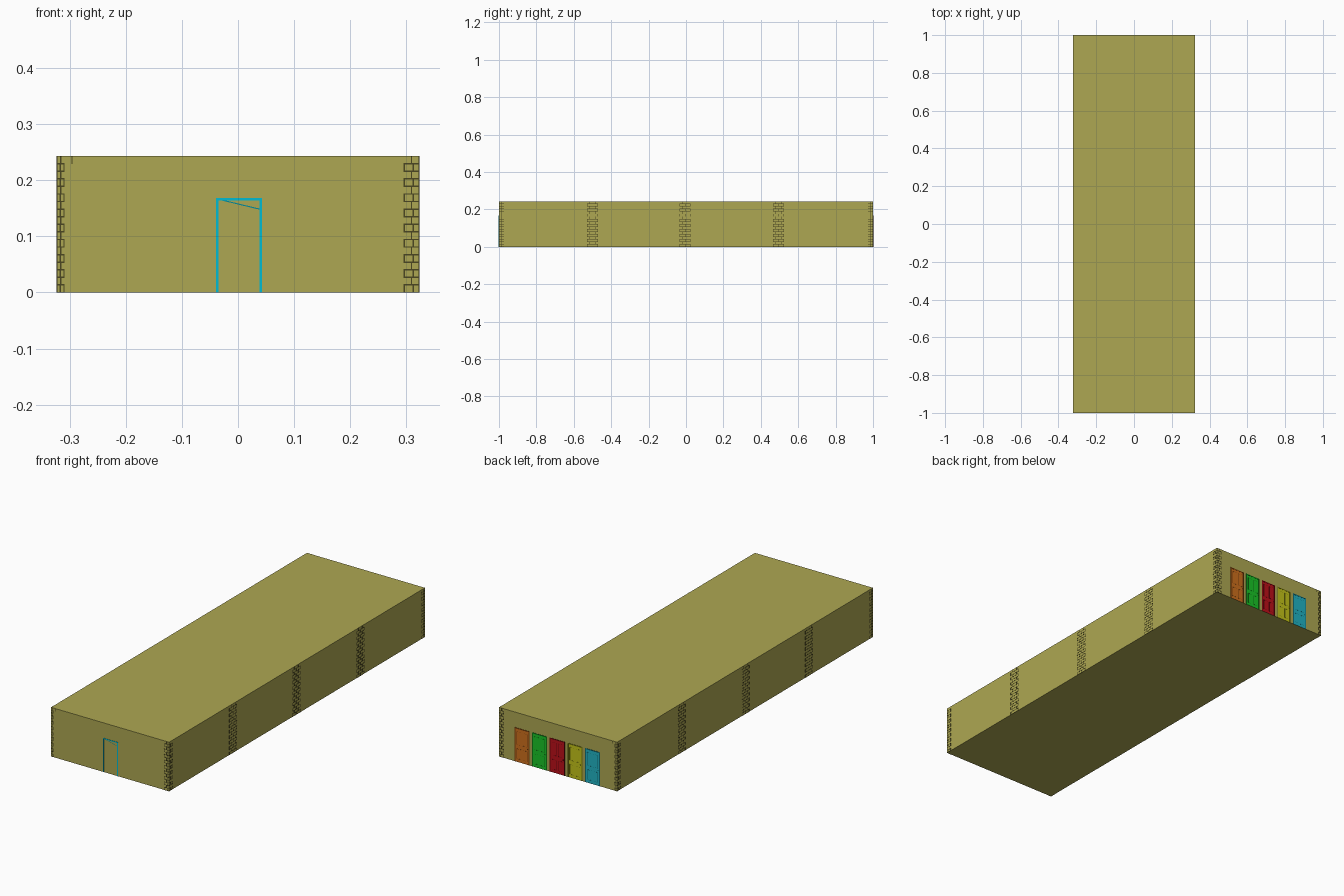
import bpy, bmesh
from mathutils import Matrix, Vector

if "Cube" in bpy.data.objects:
    bpy.data.objects.remove(bpy.data.objects["Cube"])

W, L, H = 0.323, 1.0, 0.243      # half width, half length, height
COURSES = 18
E = 0.0012                       # relief of the details


def material(name, rgb):
    m = bpy.data.materials.new(name)
    m.diffuse_color = (*rgb, 1)
    m.use_nodes = True
    m.node_tree.nodes["Principled BSDF"].inputs["Base Color"].default_value = m.diffuse_color
    return m


def box(bm, a, b):
    a, b = Vector(a), Vector(b)
    mat = Matrix.Translation((a + b) / 2) @ Matrix.Diagonal((*(b - a), 1))
    bmesh.ops.create_cube(bm, size=1, matrix=mat)


def finish(name, bm, mat):
    bmesh.ops.recalc_face_normals(bm, faces=bm.faces)
    me = bpy.data.meshes.new(name)
    bm.to_mesh(me)
    bm.free()
    me.materials.append(mat)
    ob = bpy.data.objects.new(name, me)
    bpy.context.collection.objects.link(ob)
    return ob


olive = material("olive", (0.42, 0.39, 0.085))
mortar = material("mortar", (0.07, 0.062, 0.015))
cyan = material("cyan", (0.0, 0.5, 0.65))

# Hall shell
bm = bmesh.new()
box(bm, (-W, -L, 0), (W, L, H))
finish("hall_shell", bm, olive)


# Mortar lines of a toothed brick strip on a wall plane.
def brick_strip(bm, axis, plane, u0, u1, tooth_l, tooth_r, joint, t=0.0024):
    def line(ua, ub, za, zb):
        za, zb = max(za, 0), min(zb, H)
        lo, hi = plane - E / 2, plane + E / 2
        if axis == "y":
            box(bm, (ua, lo, za), (ub, hi, zb))
        else:
            box(bm, (lo, ua, za), (hi, ub, zb))
    c = H / COURSES
    for i in range(COURSES):
        z = i * c
        short = i % 2
        a = u0 + tooth_l * short
        b = u1 - tooth_r * short
        line(u0, u1, z - t / 2, z + t / 2)
        if tooth_l:
            line(a, a + t, z, z + c)
        if tooth_r:
            line(b - t, b, z, z + c)
        if not short:
            m = u0 + (u1 - u0) * joint
            line(m - t / 2, m + t / 2, z, z + c)


# Corner bricks of the end walls
for name, y in (("front", -L), ("back", L)):
    bm = bmesh.new()
    brick_strip(bm, "y", y, -W, -0.309, 0, 0.006, 0.45)
    brick_strip(bm, "y", y, 0.295, W, 0.013, 0, 0.62)
    box(bm, (-0.297, y - E / 2, H - 0.014), (-0.295, y + E / 2, H))
    finish(name + "_corner_bricks", bm, mortar)

# Brick pilasters along the side walls
for name, x in (("left", -W), ("right", W)):
    bm = bmesh.new()
    brick_strip(bm, "x", x, -L, -0.972, 0, 0.012, 0.5)
    for y in (-0.5, -0.005, 0.495):
        brick_strip(bm, "x", x, y - 0.03, y + 0.03, 0.013, 0.013, 0.5)
    brick_strip(bm, "x", x, 0.972, L, 0.012, 0, 0.5)
    finish(name + "_brick_pilasters", bm, mortar)


# Door casing: two posts and a lintel
def casing(name, x0, x1, top, y, t, mat):
    bm = bmesh.new()
    lo, hi = y - E, y + E
    box(bm, (x0, lo, 0), (x0 + t, hi, top))
    box(bm, (x1 - t, lo, 0), (x1, hi, top))
    box(bm, (x0 + t, lo, top - t), (x1 - t, hi, top))
    finish(name, bm, mat)


# Front doorway with the slim wedge of the door leaf showing
casing("front_door_casing", -0.039, 0.043, 0.168, -L, 0.0045, cyan)
bm = bmesh.new()
top = [bm.verts.new((x, -L - E / 3, z)) for x, z in
       ((-0.028, 0.1635), (0.0385, 0.1475), (0.0385, 0.1495), (-0.02, 0.1635))]
bm.faces.new(top)
finish("front_door_leaf_edge", bm, material("teal", (0.0, 0.25, 0.33)))

# Five coloured doors on the back wall
doors = (("orange", (0.62, 0.16, 0.012)), ("green", (0.01, 0.55, 0.02)),
         ("red", (0.5, 0.005, 0.01)), ("yellow", (0.55, 0.55, 0.01)),
         ("cyan", (0.015, 0.45, 0.55)))
for i, (name, rgb) in enumerate(doors):
    xc = 0.197 - i * 0.0965
    x0, x1 = xc - 0.041, xc + 0.041
    dark = material(name + "_trim", [v * 0.35 for v in rgb])
    bm = bmesh.new()
    box(bm, (x0, L - E, 0), (x1, L + E * 0.4, 0.166))
    finish(name + "_door", bm, material(name + "_paint", rgb))
    casing(name + "_door_casing", x0, x1, 0.168, L, 0.005, dark)
    # raised panel outlines and a handle
    bm = bmesh.new()
    for px in (xc - 0.017, xc + 0.017):
        for z0, z1 in ((0.015, 0.065), (0.085, 0.15)):
            for a, b, c, d in ((-0.012, -0.011, z0, z1), (0.011, 0.012, z0, z1),
                               (-0.011, 0.011, z0, z0 + 0.001), (-0.011, 0.011, z1 - 0.001, z1)):
                box(bm, (px + a, L, c), (px + b, L + E * 0.7, d))
    box(bm, (xc - 0.033, L, 0.073), (xc - 0.028, L + E, 0.078))
    finish(name + "_door_panels", bm, dark)
